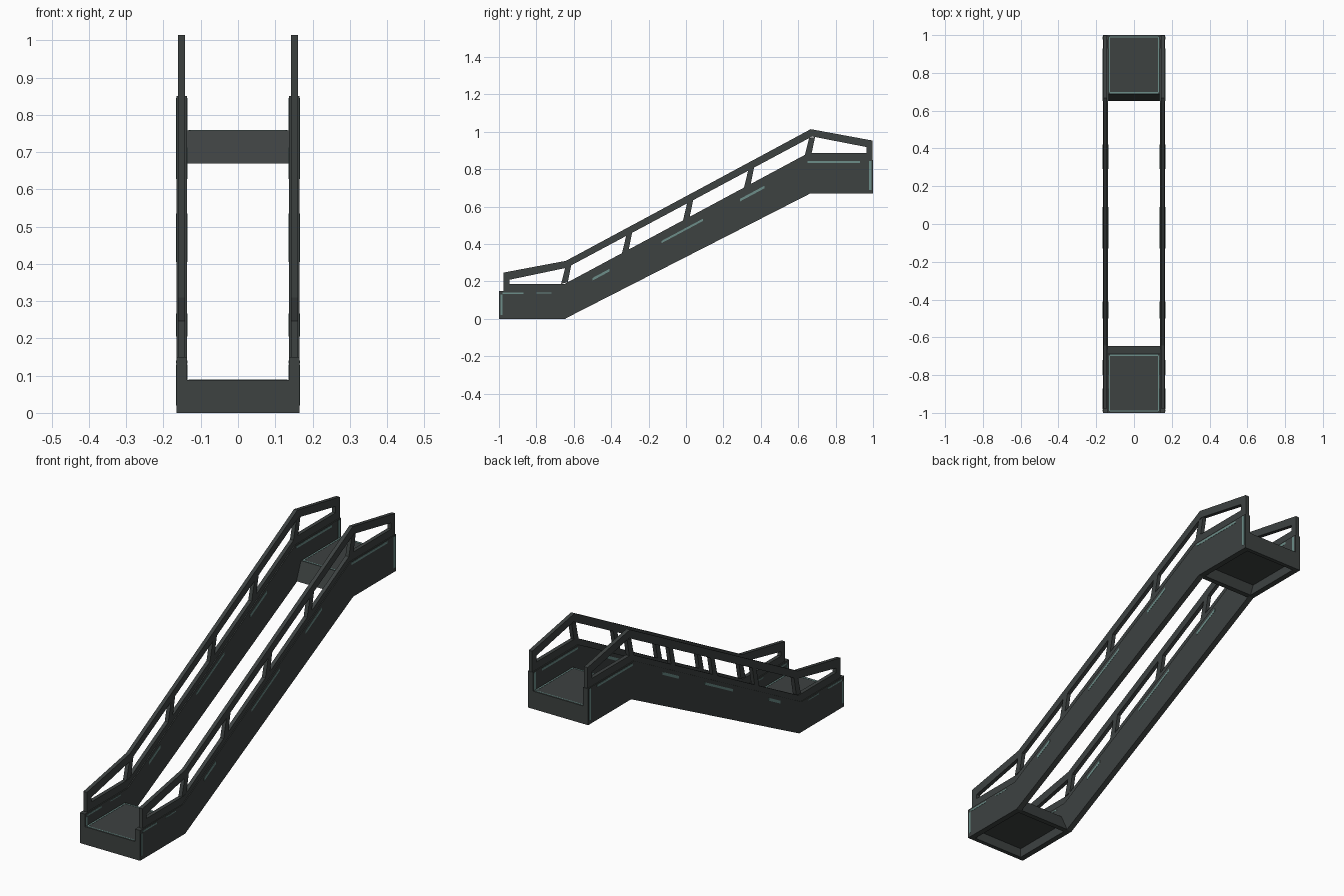
import bpy, bmesh

if "Cube" in bpy.data.objects:
    bpy.data.objects.remove(bpy.data.objects["Cube"])


def material(name, rgb):
    m = bpy.data.materials.new(name)
    m.diffuse_color = (*rgb, 1)
    m.use_nodes = True
    m.node_tree.nodes["Principled BSDF"].inputs["Base Color"].default_value = m.diffuse_color
    return m


DARK = material("dark grey metal", (0.047, 0.054, 0.053))
WORN = material("worn teal edge", (0.15, 0.27, 0.25))


def prisms(name, profiles, x0, x1, mat=DARK):
    """Extrude each (y, z) outline along x, all in one object."""
    bm = bmesh.new()
    for pts in profiles:
        face = bm.faces.new([bm.verts.new((x0, y, z)) for y, z in pts])
        ext = bmesh.ops.extrude_face_region(bm, geom=[face])
        verts = [g for g in ext["geom"] if isinstance(g, bmesh.types.BMVert)]
        bmesh.ops.translate(bm, verts=verts, vec=(x1 - x0, 0, 0))
    bmesh.ops.recalc_face_normals(bm, faces=bm.faces)
    me = bpy.data.meshes.new(name)
    bm.to_mesh(me)
    bm.free()
    me.materials.append(mat)
    ob = bpy.data.objects.new(name, me)
    bpy.context.collection.objects.link(ob)
    return ob


def rect(y0, y1, z0, z1):
    return [(y0, z0), (y1, z0), (y1, z1), (y0, z1)]


def height(line, y):
    """Height of a polyline at y."""
    for (a, za), (b, zb) in zip(line, line[1:]):
        if y <= b:
            return za + (zb - za) * (y - a) / (b - a)
    return line[-1][1]


# Guide lines of the side elevation
panel_low = [(-1, 0), (-0.648, 0), (0.664, 0.67), (1, 0.67)]
panel_top = [(-1, 0.15), (-0.665, 0.15), (0.64, 0.85), (1, 0.85)]
bar_low = [(-0.977, 0.13), (-0.665, 0.13), (0.64, 0.83), (0.998, 0.83)]
bar_top = [(-0.977, 0.187), (-0.648, 0.187), (0.655, 0.887), (0.998, 0.887)]
rail_low = [(-0.977, 0.202), (-0.638, 0.273), (0.675, 0.975), (0.998, 0.912)]
rail_top = [(-0.977, 0.247), (-0.642, 0.31), (0.667, 1.014), (0.998, 0.953)]


def post(b0, b1, t0, t1):
    return [(b0, height(bar_top, b0)), (b1, height(bar_top, b1)),
            (t1, height(rail_low, t1)), (t0, height(rail_low, t0))]


posts = [post(-0.977, -0.943, -0.977, -0.943), post(0.965, 0.998, 0.965, 0.998)]
for i in range(5):
    y = -0.65 + i * 0.326
    posts.append(post(y - 0.018, y + 0.018, y + 0.004, y + 0.036))

# Worn patches along the upper edge of the side panels
patches = [rect(-0.992, -0.982, 0.02, 0.13), rect(-0.98, -0.87, 0.133, 0.141),
           rect(-0.8, -0.72, 0.136, 0.141), rect(0.65, 0.93, 0.832, 0.843),
           rect(0.978, 0.992, 0.69, 0.845)]
for a, b, d in [(-0.5, -0.41, 0.014), (-0.13, 0.09, 0.012), (0.29, 0.42, 0.014)]:
    za, zb = height(panel_top, a) - 0.02, height(panel_top, b) - 0.02
    patches.append([(a, za - d), (b, zb - d), (b, zb), (a, za)])

for side, s in (("left", -1), ("right", 1)):
    prisms(side + "_side_panel", [panel_low + panel_top[::-1]], s * 0.137, s * 0.165)
    prisms(side + "_handrail",
           [bar_low + bar_top[::-1], rail_low + rail_top[::-1]] + posts,
           s * 0.142, s * 0.161)
    prisms(side + "_worn_patches", patches, s * 0.136, s * 0.166, WORN)

# Landings: floor, outer end wall and slanted inner wall, open underneath
for name, s, z, foot, head in (("lower", -1, 0.0, 0.645, 0.687),
                               ("upper", 1, 0.67, 0.652, 0.688)):
    top = z + 0.088
    prisms(name + "_landing", [
        rect(s * head, s * 0.98, z + 0.045, top),
        rect(s * 0.98, s * 1.0, z, top),
        [(s * foot, z), (s * head, top), (s * (head + 0.025), top), (s * (foot + 0.025), z)],
    ], -0.137, 0.137)
    # Worn border line on the floor
    a, b = s * 0.695, s * 0.99
    for x in (-0.13, 0.13):
        prisms(name + "_floor_side_line", [rect(a, b, top, top + 0.001)],
               x - 0.003, x + 0.003, WORN)
    for y in (a, b):
        prisms(name + "_floor_end_line", [rect(y - 0.003, y + 0.003, top, top + 0.001)],
               -0.127, 0.127, WORN)
